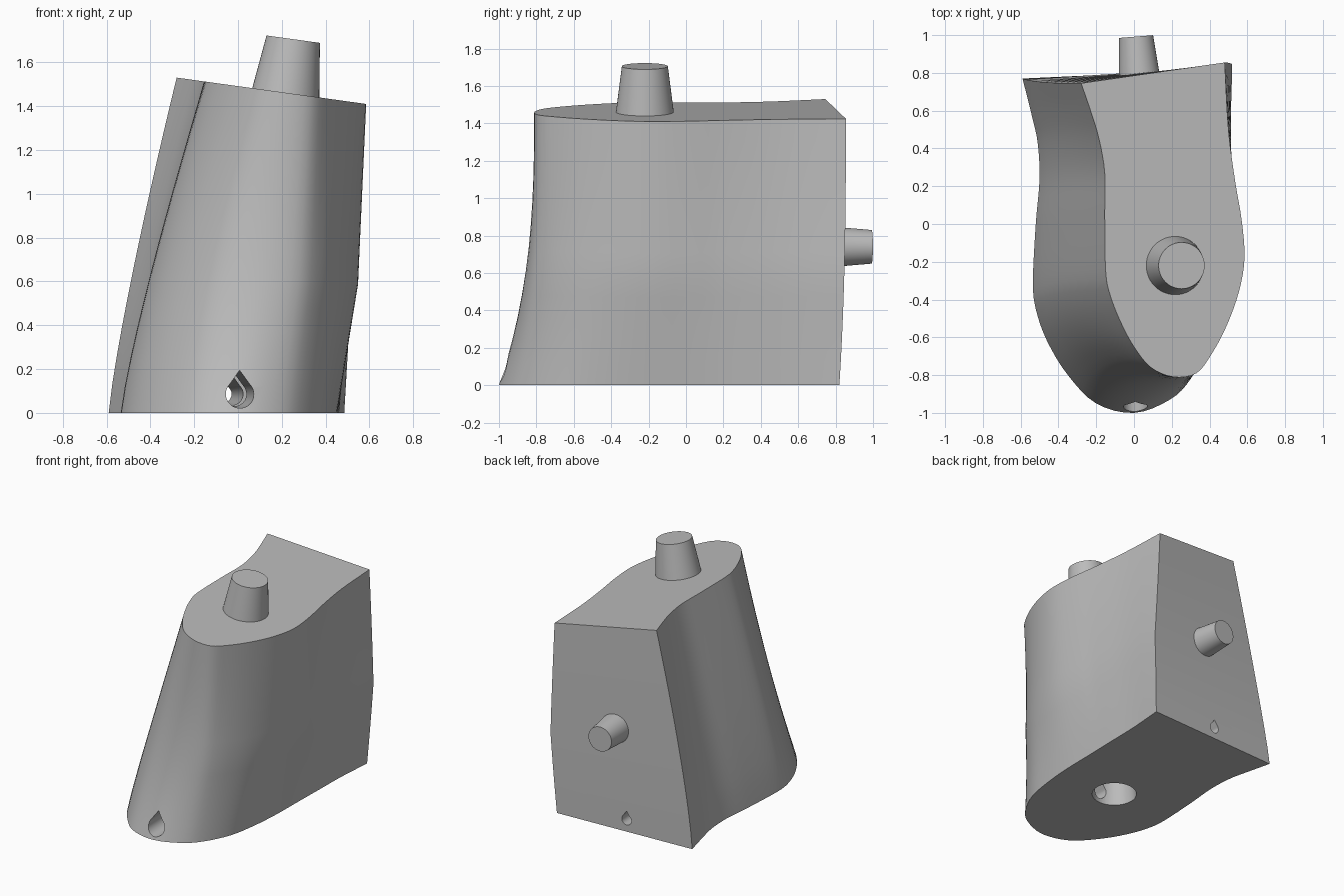
import bpy, bmesh, math
from mathutils import Vector

if "Cube" in bpy.data.objects:
    bpy.data.objects.remove(bpy.data.objects["Cube"])

grey = bpy.data.materials.new("plain_grey")
grey.use_nodes = True
grey.diffuse_color = (0.5, 0.5, 0.5, 1)
grey.node_tree.nodes["Principled BSDF"].inputs["Base Color"].default_value = (0.5, 0.5, 0.5, 1)

# Outline around the block: foot x, foot y, top x, top y
OUTLINE = [
    (-.59, .77, -.28, .745), (-.54, .57, -.23, .6), (-.51, .43, -.185, .45),
    (-.5, .24, -.155, .27), (-.52, 0, -.155, .05), (-.535, -.3, -.15, -.25),
    (-.52, -.45, -.125, -.38), (-.46, -.62, -.07, -.52), (-.35, -.8, 0, -.65),
    (-.2, -.95, .09, -.76), (0, -1, .21, -.81), (.19, -.93, .33, -.79),
    (.3, -.82, .41, -.69), (.39, -.64, .49, -.54), (.43, -.43, .555, -.36),
    (.45, -.2, .585, -.18), (.455, .08, .57, .02), (.46, .3, .535, .23),
    (.465, .55, .5, .5), (.485, .82, .48, .855)]
KNEE = 5 / 12          # height fraction where the back corner bends
LEVELS = 12


def clamp(v):
    return max(0.0, min(1.0, v))


def smooth_path(points, steps):
    """Catmull-Rom curve through the points, open at both ends."""
    pts = [Vector(p) for p in points]
    pts = [2 * pts[0] - pts[1]] + pts + [2 * pts[-1] - pts[-2]]
    out = []
    for a, b, c, d in zip(pts, pts[1:], pts[2:], pts[3:]):
        for i in range(steps):
            t = i / steps
            out.append(b + (c - a) * t / 2 + (2 * a - 5 * b + 4 * c - d) * t * t / 2
                       + (3 * b - a - 3 * c + d) * t ** 3 / 2)
    return out + [pts[-2]]


def top_height(x):
    return 1.53 - .139 * (x + .28)


def wall_point(p, t):
    """Point on the wall at height fraction t, each side with its own lean."""
    right = clamp((p[0] + .1) / .4)
    bent = .72 * t / KNEE if t < KNEE else .72 + .28 * (t - KNEE) / (1 - KNEE)
    fx = (1 - right) * t ** 1.2 + right * bent
    fy = 1 - (1 - t) ** 2.6
    bulge = min(t / KNEE, (1 - t) / (1 - KNEE)) * right * clamp((p[1] - .2) / .6)
    x = p[0] + (p[2] - p[0]) * fx + .038 * bulge
    return x, p[1] + (p[3] - p[1]) * fy, t * top_height(p[2])


def loft(name, rings):
    """Closed solid through rings of equal length."""
    bm = bmesh.new()
    rows = [[bm.verts.new(v) for v in ring] for ring in rings]
    n = len(rows[0])
    for lo, hi in zip(rows, rows[1:]):
        for i in range(n):
            j = (i + 1) % n
            bm.faces.new((lo[i], lo[j], hi[j], hi[i]))
    bm.faces.new(rows[0][::-1])
    bm.faces.new(rows[-1])
    bmesh.ops.recalc_face_normals(bm, faces=bm.faces)
    mesh = bpy.data.meshes.new(name)
    bm.to_mesh(mesh)
    bm.free()
    mesh.materials.append(grey)
    obj = bpy.data.objects.new(name, mesh)
    bpy.context.collection.objects.link(obj)
    return obj


def select(obj):
    bpy.ops.object.select_all(action='DESELECT')
    obj.select_set(True)
    bpy.context.view_layer.objects.active = obj


def cone(name, start, axis, length, r_start, r_end, sides=48):
    """Tapered round solid growing from start along axis."""
    turn = Vector((0, 0, 1)).rotation_difference(Vector(axis))
    angles = [math.tau * i / sides for i in range(sides)]
    return loft(name, [[Vector(start) + turn @ Vector((r * math.cos(a), r * math.sin(a), h))
                        for a in angles] for h, r in ((0, r_start), (length, r_end))])


def drop(x, y, z, r):
    """Teardrop ring in the xz plane, pointed at the top."""
    arc = [math.radians(135 + 270 * i / 24) for i in range(25)]
    ring = [(x + r * math.cos(a), y, z + r * math.sin(a)) for a in arc]
    return ring + [(x, y, z + 1.7 * r)]


# Leaning block with a rounded front and flat back
path = smooth_path(OUTLINE, 4)
block = loft("block", [[wall_point(p, k / LEVELS) for p in path] for k in range(LEVELS + 1)])

# Socket in the underside and drain channel from front to back
cutters = [cone("socket_cutter", (-.03, -.25, -.02), (0, 0, 1), .29, .157, .125),
           loft("channel_cutter", [drop(.014, -1.1, .086, .066), drop(-.074, .95, .086, .036)])]
select(block)
for cutter in cutters:
    cutter.hide_render = True
    mod = block.modifiers.new(cutter.name, 'BOOLEAN')
    mod.operation = 'DIFFERENCE'
    mod.solver = 'EXACT'
    mod.object = cutter
    bpy.ops.object.modifier_apply(modifier=mod.name)
    bpy.data.objects.remove(cutter)

# Pegs on the top and the back
top_axis = Vector((.139, 0, 1)).normalized()
base = Vector((.218, -.22, top_height(.218)))
top_peg = cone("top_peg", base - top_axis * .02, top_axis, .267, .157, .123)
back_peg = cone("back_peg", (.03, .76, .74), (-.08, 1, 0), .233, .11, .09)

for obj in (block, top_peg, back_peg):
    select(obj)
    bpy.ops.object.shade_smooth_by_angle(angle=math.radians(30))
